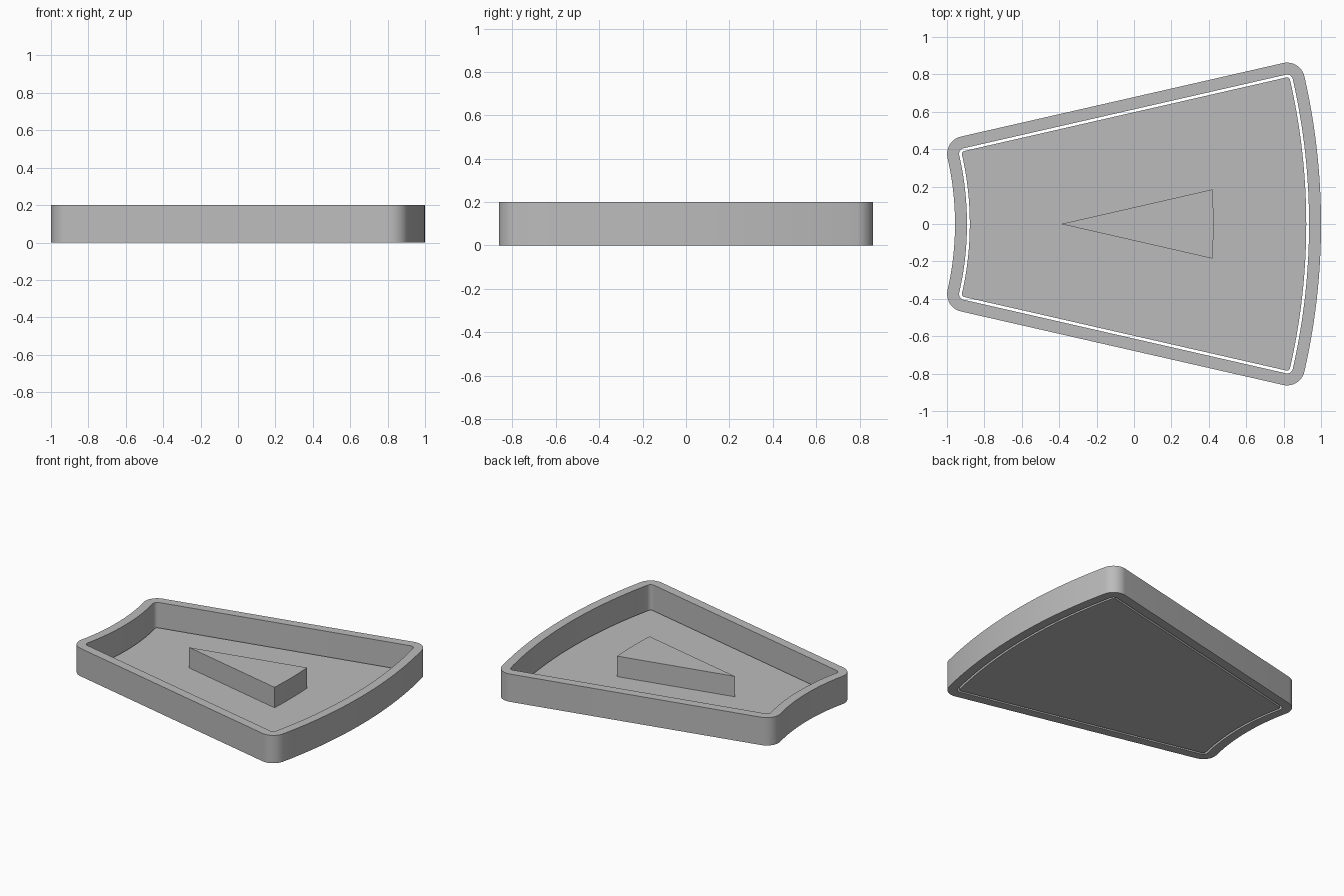
import bpy, bmesh
from math import cos, sin, pi, radians

if "Cube" in bpy.data.objects:
    bpy.data.objects.remove(bpy.data.objects["Cube"])

# Base sector that every outline is offset from
CENTRE, R_IN, R_OUT = -2.546, 1.684, 3.451
HALF = pi / 14
HEIGHT, FLOOR = 0.2, 0.025

grey = bpy.data.materials.new("plain_grey")
grey.use_nodes = True
colour = (0.5, 0.5, 0.5, 1)
grey.diffuse_color = colour
grey.node_tree.nodes["Principled BSDF"].inputs["Base Color"].default_value = colour


def arc(cx, cy, radius, start, end, steps):
    angles = [start + (end - start) * i / steps for i in range(steps + 1)]
    return [(cx + radius * cos(a), cy + radius * sin(a)) for a in angles]


def corner(radius, angle):
    return CENTRE + radius * cos(angle), radius * sin(angle)


def sector_outline(offset):
    """Annular sector grown by offset, with rounded corners, counterclockwise."""
    quarter = pi / 2
    pts = arc(CENTRE, 0, R_OUT + offset, -HALF, HALF, 32)
    pts += arc(*corner(R_OUT, HALF), offset, HALF, HALF + quarter, 12)[1:]
    pts += arc(*corner(R_IN, HALF), offset, HALF + quarter, HALF + pi, 12)
    pts += arc(CENTRE, 0, R_IN - offset, HALF, -HALF, 32)[1:]
    pts += arc(*corner(R_IN, -HALF), offset, pi - HALF, pi - HALF + quarter, 12)[1:]
    pts += arc(*corner(R_OUT, -HALF), offset, -HALF - quarter, -HALF, 12)[:-1]
    return pts


def finish(name, bm):
    bmesh.ops.recalc_face_normals(bm, faces=bm.faces)
    mesh = bpy.data.meshes.new(name)
    bm.to_mesh(mesh)
    bm.free()
    mesh.materials.append(grey)
    obj = bpy.data.objects.new(name, mesh)
    bpy.context.collection.objects.link(obj)
    bpy.ops.object.select_all(action="DESELECT")
    obj.select_set(True)
    bpy.context.view_layer.objects.active = obj
    bpy.ops.object.shade_smooth_by_angle(angle=radians(30))


def loop(bm, pts, z):
    return [bm.verts.new((x, y, z)) for x, y in pts]


def bridge(bm, a, b):
    for i in range(len(a)):
        j = (i + 1) % len(a)
        bm.faces.new((a[i], a[j], b[j], b[i]))


def slab(name, pts, z0, z1):
    bm = bmesh.new()
    low, high = loop(bm, pts, z0), loop(bm, pts, z1)
    bridge(bm, low, high)
    bm.faces.new(low)
    bm.faces.new(high)
    finish(name, bm)


# Rim wall: closed band between two offset outlines
bm = bmesh.new()
outer, inner = sector_outline(0.095), sector_outline(0.031)
loops = [loop(bm, outer, 0), loop(bm, outer, HEIGHT),
         loop(bm, inner, HEIGHT), loop(bm, inner, 0)]
for k in range(4):
    bridge(bm, loops[k], loops[(k + 1) % 4])
finish("rim_wall", bm)

# Floor plate, separated from the rim by a thin gap
slab("floor_plate", sector_outline(0.016), 0, FLOOR)

# Raised pointer wedge with a slightly curved broad end
wedge_half = 0.0623
wedge = [(-0.39, 0)] + arc(CENTRE, 0, 2.971, -wedge_half, wedge_half, 12)
slab("pointer_wedge", wedge, FLOOR, 0.172)
